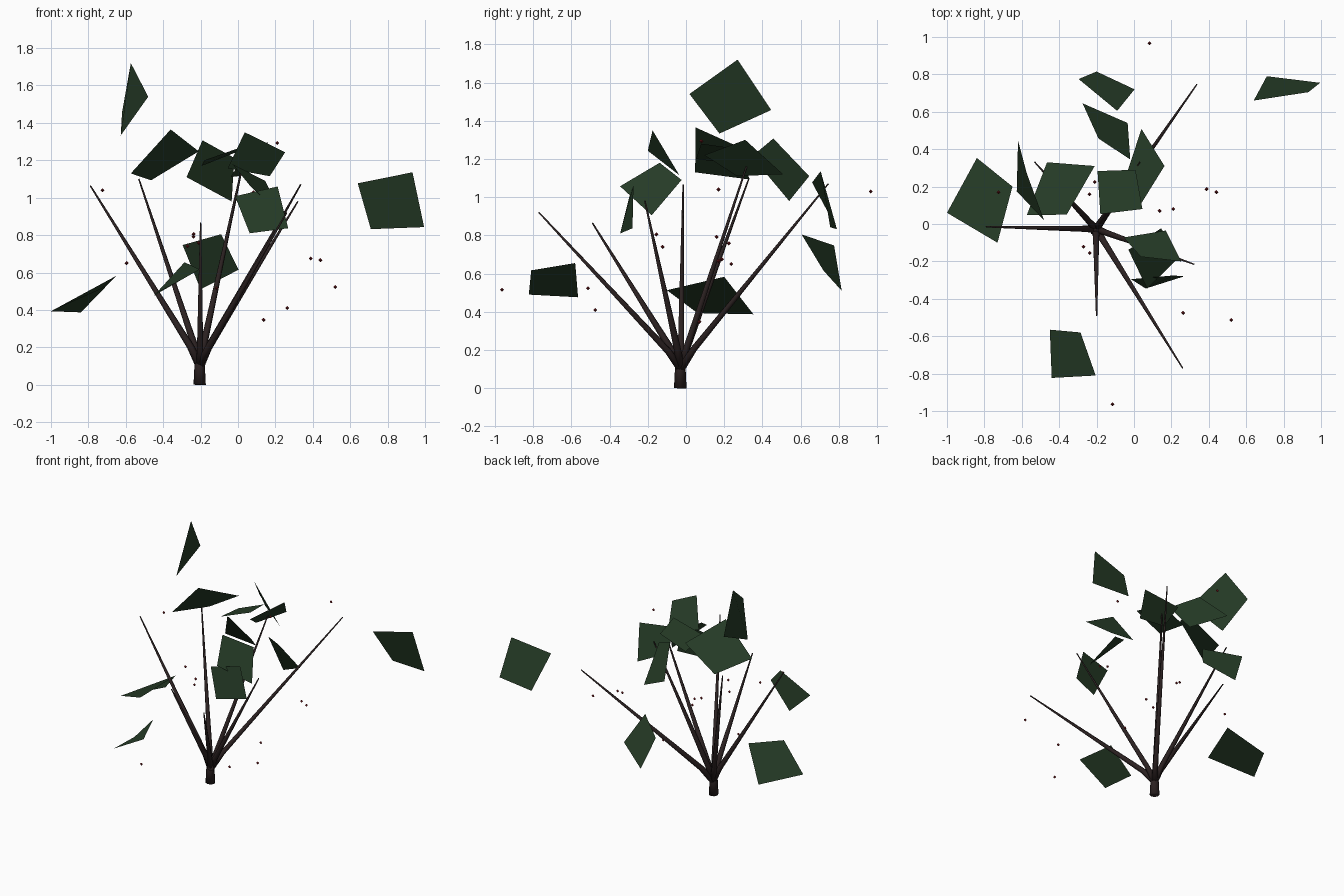
import bpy, bmesh
from mathutils import Vector

if "Cube" in bpy.data.objects:
    bpy.data.objects.remove(bpy.data.objects["Cube"])


def material(name, rgb):
    m = bpy.data.materials.new(name)
    m.diffuse_color = (*rgb, 1)
    m.use_nodes = True
    m.node_tree.nodes["Principled BSDF"].inputs["Base Color"].default_value = m.diffuse_color
    return m


BARK = material("dark_bark", (0.024, 0.015, 0.015))
GREEN = material("deep_green", (0.020, 0.047, 0.021))
RED = material("berry_red", (0.19, 0.012, 0.015))


def finish(name, bm, mat, smooth=False):
    me = bpy.data.meshes.new(name)
    bm.to_mesh(me)
    bm.free()
    me.materials.append(mat)
    for p in me.polygons:
        p.use_smooth = smooth
    ob = bpy.data.objects.new(name, me)
    bpy.context.collection.objects.link(ob)
    return ob


def tube(name, path, radii, sides, mat):
    """Tapered tube through a few points."""
    path = [Vector(p) for p in path]
    turn = (path[-1] - path[0]).to_track_quat('Z', 'Y')
    bm = bmesh.new()
    rings = []
    for p, r in zip(path, radii):
        ring = bmesh.ops.create_circle(bm, segments=sides, radius=r)["verts"]
        for v in ring:
            v.co = p + turn @ v.co
        rings.append(ring)
    for a, b in zip(rings, rings[1:]):
        for i in range(sides):
            j = (i + 1) % sides
            bm.faces.new((a[i], a[j], b[j], b[i]))
    bm.faces.new(rings[0][::-1])
    bm.faces.new(rings[-1])
    bmesh.ops.recalc_face_normals(bm, faces=bm.faces)
    return finish(name, bm, mat, True)


def leaf(name, *corners):
    """One flat four-cornered leaf, facing upward."""
    bm = bmesh.new()
    f = bm.faces.new([bm.verts.new(c) for c in corners])
    f.normal_update()
    if f.normal.z < 0:
        f.normal_flip()
    return finish(name, bm, GREEN)


# Short trunk
tube("trunk", [(-.205, -.03, 0), (-.205, -.03, .1), (-.2, -.025, .17)],
     [.033, .028, .018], 8, BARK)

# Thin branches fanning out from the trunk top
root = Vector((-.203, -.027, .1))
tips = [(-.79, -.015, 1.065), (-.53, .33, 1.10), (.03, .33, 1.20),
        (-.20, -.49, .865), (.335, .745, 1.07), (.32, -.215, .98),
        (.26, -.77, .92)]
for i, tip in enumerate(tips):
    tip = Vector(tip)
    knee = root.lerp(tip, .09) + Vector((0, 0, .02))
    tube(f"branch_{i + 1}", [root, knee, tip], [.024, .019, .004], 6, BARK)

# Leaves high in the crown
leaf("top_leaf", (-.573, .27, 1.72), (-.48, .018, 1.54),
     (-.627, .175, 1.333), (-.62, .446, 1.456))
leaf("crown_leaf_left", (-.36, .05, 1.365), (-.21, .31, 1.248),
     (-.465, .33, 1.093), (-.573, .048, 1.13))
leaf("crown_leaf_back", (-.19, .457, 1.307), (-.275, .645, 1.11),
     (-.034, .54, .98), (-.02, .345, 1.213))
leaf("crown_leaf_front", (.036, -.175, 1.35), (.252, -.20, 1.243),
     (.17, -.035, 1.115), (-.055, -.072, 1.157))
leaf("crown_leaf_right", (.163, .31, 1.30), (.03, .096, 1.22),
     (-.04, .267, 1.11), (.04, .508, 1.12))
leaf("crown_leaf_middle", (-.195, .283, 1.17), (.008, .29, 1.25),
     (.045, .08, 1.28), (-.18, .053, 1.20))

# Leaves lower down and further out
leaf("front_leaf", (.212, -.275, 1.06), (.268, -.28, .837),
     (.0625, -.345, .81), (-.016, -.295, 1.008))
leaf("front_inner_leaf", (-.03, -.138, 1.18), (.07, -.345, 1.057),
     (.24, -.18, .905), (.145, -.023, 1.09))
leaf("far_right_leaf", (.933, .705, 1.136), (.995, .755, .843),
     (.71, .79, .832), (.64, .66, 1.077))
leaf("far_left_leaf", (-.65, .20, .583), (-.84, .353, .387),
     (-1, .06, .393), (-.73, -.10, .513))
leaf("low_back_leaf", (-.09, .605, .805), (.003, .72, .615),
     (-.20, .815, .51), (-.296, .775, .747))
leaf("low_front_leaf", (-.45, -.565, .476), (-.286, -.58, .655),
     (-.205, -.81, .617), (-.44, -.823, .49))

# Tiny berries scattered around
berries = [(-.725, .17, 1.04), (.21, .08, 1.293), (-.237, -.155, .805),
           (-.595, .237, .65), (.388, .187, .675), (.44, .17, .666),
           (.52, -.513, .523), (.263, -.475, .41), (.137, .07, .347),
           (-.115, -.963, .516), (.083, .967, 1.03), (-.27, -.122, .74),
           (-.238, .16, .792), (-.21, .225, .758)]
for i, pos in enumerate(berries):
    bm = bmesh.new()
    bmesh.ops.create_uvsphere(bm, u_segments=4, v_segments=2, radius=.011)
    finish(f"berry_{i + 1}", bm, RED).location = pos
